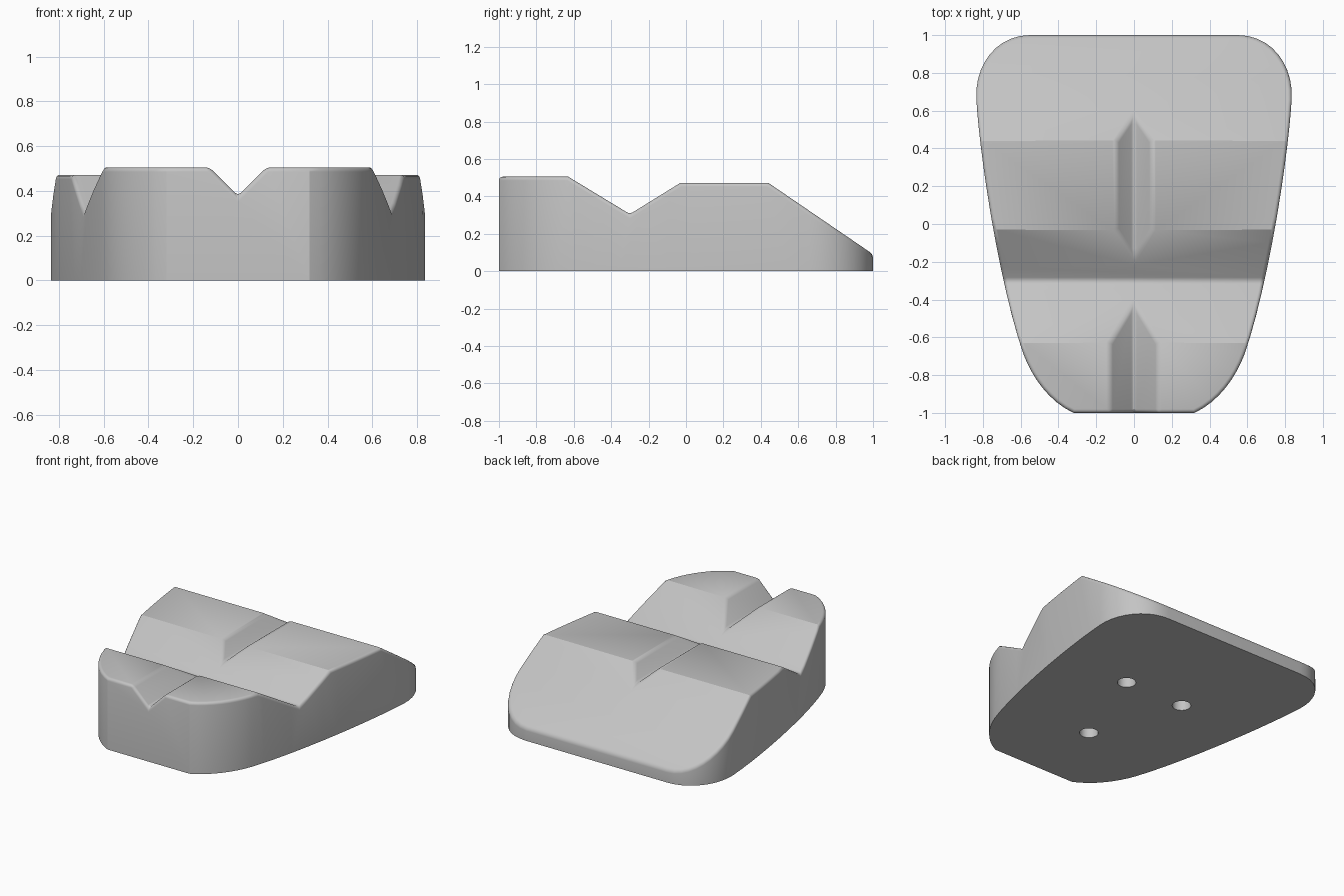
import bpy, bmesh, math
from mathutils import Vector
from mathutils.geometry import interpolate_bezier

default = bpy.data.objects.get("Cube")
if default:
    bpy.data.objects.remove(default, do_unlink=True)

grey = bpy.data.materials.new("light_grey")
grey.use_nodes = True
grey.diffuse_color = (0.55, 0.55, 0.55, 1)
grey.node_tree.nodes["Principled BSDF"].inputs["Base Color"].default_value = (0.55, 0.55, 0.55, 1)


def prism(name, points, sweep):
    """Extrude a closed outline along the sweep vector."""
    bm = bmesh.new()
    face = bm.faces.new([bm.verts.new(p) for p in points])
    extruded = bmesh.ops.extrude_face_region(bm, geom=[face])
    moved = [g for g in extruded["geom"] if isinstance(g, bmesh.types.BMVert)]
    bmesh.ops.translate(bm, verts=moved, vec=sweep)
    # The starting face closes the far end of the solid
    bmesh.ops.recalc_face_normals(bm, faces=bm.faces)
    mesh = bpy.data.meshes.new(name)
    bm.to_mesh(mesh)
    bm.free()
    obj = bpy.data.objects.new(name, mesh)
    bpy.context.collection.objects.link(obj)
    mesh.materials.append(grey)
    return obj


def carve(target, cutter, operation):
    """Apply one boolean and discard its cutter."""
    cutter.hide_render = True
    mod = target.modifiers.new("carve", "BOOLEAN")
    mod.operation = operation
    mod.solver = "EXACT"
    mod.object = cutter
    bpy.context.view_layer.objects.active = target
    bpy.ops.object.modifier_apply(modifier=mod.name)
    bpy.data.objects.remove(cutter, do_unlink=True)


# Tapered plan outline: front corner, long side, rounded back corner
pieces = [
    ((0.32, -1), (0.45, -0.94), (0.54, -0.81), (0.585, -0.69), 8),
    ((0.585, -0.69), (0.70, -0.36), (0.81, 0.28), (0.835, 0.66), 11),
    ((0.835, 0.66), (0.845, 0.84), (0.73, 1), (0.55, 1), 10),
]
side = [Vector((0.32, -1, 0))]
for a, b, c, d, steps in pieces:
    knots = [Vector((*p, 0)) for p in (a, b, c, d)]
    side += interpolate_bezier(*knots, steps + 1)[1:]
outline = side + [Vector((-p.x, p.y, 0)) for p in reversed(side)]
body = prism("wedge_body", outline, (0, 0, 1))

# Side profile: front block, cross valley, raised deck and sloping back
profile = [(-1.2, -0.5), (-1.2, 0.505), (-0.63, 0.505), (-0.30, 0.305),
           (-0.03, 0.472), (0.44, 0.472), (1.2, -0.046), (1.2, -0.5)]
carve(body, prism("profile_cutter", [(-1.5, y, z) for y, z in profile], (3, 0, 0)), "INTERSECT")

# Centre groove running front to back
groove = [(0, 0.378), (0.4, 0.778), (-0.4, 0.778)]
carve(body, prism("groove_cutter", [(x, -1.5, z) for x, z in groove], (0, 3, 0)), "DIFFERENCE")

# Soften the upper rim, the valley and the groove edges
bm = bmesh.new()
bm.from_mesh(body.data)
bmesh.ops.remove_doubles(bm, verts=bm.verts, dist=0.0005)
bm.normal_update()
soft = []
for e in bm.edges:
    if len(e.link_faces) != 2 or min(v.co.z for v in e.verts) < 0.03:
        continue
    upward = any(f.normal.z > 0.1 for f in e.link_faces)
    if upward and e.calc_face_angle(0) > math.radians(40):
        soft.append(e)
bmesh.ops.bevel(bm, geom=soft, offset=0.02, offset_type="OFFSET", segments=4,
                profile=0.5, affect="EDGES", clamp_overlap=False)
bm.to_mesh(body.data)
bm.free()

# Three blind round holes in the underside
for x, y in [(-0.23, 0.2), (0.23, 0.2), (0, -0.45)]:
    ring = [(x + 0.06 * math.cos(i * math.tau / 32),
             y + 0.06 * math.sin(i * math.tau / 32), -0.2) for i in range(32)]
    carve(body, prism("hole_cutter", ring, (0, 0, 0.4)), "DIFFERENCE")

bpy.ops.object.select_all(action="DESELECT")
body.select_set(True)
bpy.context.view_layer.objects.active = body
bpy.ops.object.shade_smooth_by_angle(angle=math.radians(28))
